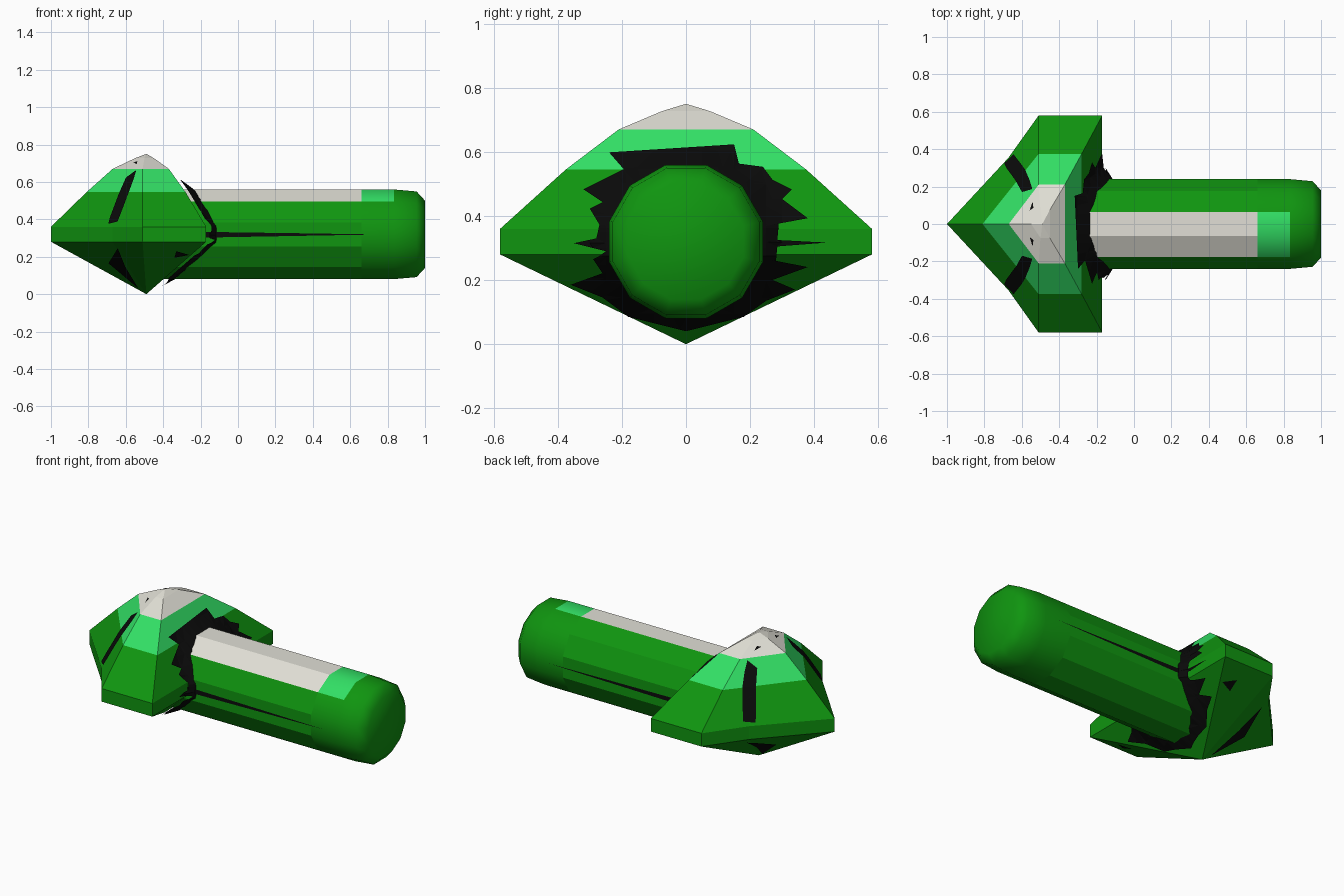
import bpy, bmesh, math
from mathutils import Vector
from mathutils.bvhtree import BVHTree

if "Cube" in bpy.data.objects:
    bpy.data.objects.remove(bpy.data.objects["Cube"])


def material(name, rgb):
    m = bpy.data.materials.new(name)
    m.diffuse_color = (*rgb, 1)
    m.use_nodes = True
    m.node_tree.nodes["Principled BSDF"].inputs["Base Color"].default_value = m.diffuse_color
    return m


GREEN = material("deep green", (0.005, 0.30, 0.005))
LIGHT = material("light green", (0.032, 0.74, 0.13))
WHITE = material("off white", (0.75, 0.74, 0.67))
BLACK = material("black", (0.003, 0.003, 0.003))


def finish(bm, name, mats):
    me = bpy.data.meshes.new(name)
    bm.to_mesh(me)
    ob = bpy.data.objects.new(name, me)
    bpy.context.collection.objects.link(ob)
    for m in mats:
        me.materials.append(m)
    return ob


def skin(bm, rings):
    for a, b in zip(rings, rings[1:]):
        n = max(len(a), len(b))
        for i in range(n):
            j = (i + 1) % n
            if len(a) == 1:
                bm.faces.new((a[0], b[i], b[j]))
            elif len(b) == 1:
                bm.faces.new((a[i], a[j], b[0]))
            else:
                bm.faces.new((a[i], a[j], b[j], b[i]))
    bmesh.ops.recalc_face_normals(bm, faces=bm.faces[:])


# Gem head: stacked five-sided rings (z, nose x, shoulder x, back x, half width, dent)
head = bmesh.new()
rings = [[head.verts.new((-0.49, 0, 0))]]
for z, nose, sh, back, w, dent in [
        (0.28, -1.0, -0.51, -0.17, 0.58, 0.035),
        (0.36, -1.0, -0.51, -0.17, 0.58, 0.035),
        (0.545, -0.81, -0.51, -0.28, 0.375, 0),
        (0.67, -0.67, -0.51, -0.37, 0.21, 0),
        (0.727, -0.55, -0.50, -0.45, 0.075, 0)]:
    mid = (nose + (sh - nose) * 0.67, w * 0.67 - dent)
    half = [mid, (sh, w), (back, w)]
    pts = [(nose, 0)] + half + [(x, -y) for x, y in reversed(half)]
    rings.append([head.verts.new((x, y, z)) for x, y in pts])
rings.append([head.verts.new((-0.49, 0, 0.75))])
skin(head, rings)
for f in head.faces:
    z = f.calc_center_median().z
    f.material_index = 2 if z > 0.67 else 1 if z > 0.545 else 0
finish(head, "gem_head", (GREEN, LIGHT, WHITE))
bvh = BVHTree.FromBMesh(head)

# Twelve-sided shaft with a rounded, smooth end
AXIS = 0.32
shaft = bmesh.new()
rings = []
for x, r in [(-0.42, 0.248), (0.66, 0.248), (0.835, 0.248), (0.955, 0.237), (1.0, 0.186)]:
    ring = []
    for i in range(12):
        a = math.radians(15 + 30 * i)
        ring.append(shaft.verts.new((x, r * math.cos(a), AXIS + r * math.sin(a))))
    rings.append(ring)
skin(shaft, rings)
shaft.faces.new(rings[0])
shaft.faces.new(rings[-1])
bmesh.ops.recalc_face_normals(shaft, faces=shaft.faces[:])
for f in shaft.faces:
    c = f.calc_center_median()
    f.smooth = c.x > 0.66
    # stripe covers the top facet and the one in front of it
    if c.x < 0.83 and abs(f.normal.x) < 0.1 and f.normal.z > 0.8 and f.normal.y < 0.1:
        f.material_index = 1 if c.x > 0.66 else 2
finish(shaft, "shaft", (GREEN, LIGHT, WHITE))


def drape(bm, name, direction, lift):
    """Cut a flat patch finely, then lay it on the gem head."""
    d = Vector(direction)
    for axis in range(3):
        if abs(d[axis]) > 0.5:
            continue
        cuts = [k * 0.05 - 1 for k in range(41)]
        if axis == 2:
            cuts += [0.28, 0.36, 0.545, 0.67]
        for c in cuts:
            co, no = Vector(), Vector()
            co[axis], no[axis] = c, 1
            bmesh.ops.bisect_plane(bm, geom=bm.verts[:] + bm.edges[:] + bm.faces[:],
                                   plane_co=co, plane_no=no, dist=1e-4)
    bmesh.ops.triangulate(bm, faces=bm.faces[:])
    for v in bm.verts:
        hit = bvh.ray_cast(v.co - d * 3, d)
        p, n = hit[:2] if hit[0] else bvh.find_nearest(v.co)[:2]
        v.co = p + n * 0.006 - d * lift(v.co)
    bm.normal_update()
    for f in bm.faces:
        if f.normal.dot(d) > 0:
            f.normal_flip()
    finish(bm, name, (BLACK,))


# Jagged collar where the shaft breaks out of the head (y, z outline)
outline = [(0.15, 0.62), (0.165, 0.56), (0.24, 0.55), (0.27, 0.51), (0.33, 0.48),
           (0.30, 0.45), (0.38, 0.39), (0.29, 0.38), (0.285, 0.325), (0.44, 0.317),
           (0.285, 0.305), (0.28, 0.26), (0.38, 0.245), (0.27, 0.205), (0.34, 0.175),
           (0.25, 0.14), (0.18, 0.09), (0, 0.045), (-0.18, 0.09), (-0.26, 0.15),
           (-0.36, 0.19), (-0.25, 0.21), (-0.29, 0.27), (-0.25, 0.29), (-0.35, 0.315),
           (-0.28, 0.33), (-0.27, 0.37), (-0.30, 0.42), (-0.26, 0.44), (-0.32, 0.48),
           (-0.22, 0.53), (-0.19, 0.545), (-0.24, 0.595)]
collar = bmesh.new()
outer, inner = [], []
for y, z in outline:
    k = 0.236 / math.hypot(y, z - AXIS)
    outer.append(collar.verts.new((0, y, z)))
    inner.append(collar.verts.new((0, y * k, AXIS + (z - AXIS) * k)))
skin(collar, [outer, inner])


def collar_lift(co):
    r = math.hypot(co.y, co.z - AXIS)
    return 0.012 + 0.04 * max(0, min(1, (0.29 - r) / 0.05))


drape(collar, "broken_collar", (-1, 0, 0), collar_lift)

# Cracks on the sloping head faces (x, z), repeated on both sides
cracks = {
    "upper_crack": [(-0.54, 0.66), (-0.555, 0.61), (-0.605, 0.475), (-0.64, 0.385),
                    (-0.69, 0.373), (-0.68, 0.41), (-0.635, 0.53), (-0.595, 0.62)],
    "crack_chip": [(-0.535, 0.705), (-0.54, 0.69), (-0.555, 0.70)],
    "lower_crack": [(-0.64, 0.25), (-0.69, 0.17), (-0.53, 0.035), (-0.60, 0.15)],
    "side_crack": [(-0.33, 0.235), (-0.34, 0.20), (-0.26, 0.215)],
}
for side, label in ((-1, "front"), (1, "back")):
    for name, pts in cracks.items():
        bm = bmesh.new()
        bm.faces.new([bm.verts.new((x, 0, z)) for x, z in pts])
        bmesh.ops.triangulate(bm, faces=bm.faces[:])
        drape(bm, f"{label}_{name}", (0, -side, 0), lambda co: 0)

    # Long thin split along the side of the shaft
    bm = bmesh.new()
    pts = [(-0.2, 0.302), (0.3, 0.311), (0.75, 0.319), (0.3, 0.326), (-0.2, 0.333)]
    f = bm.faces.new([bm.verts.new((x, side * 0.244, z)) for x, z in pts])
    f.normal_update()
    if f.normal.y * side < 0:
        f.normal_flip()
    finish(bm, f"{label}_shaft_split", (BLACK,))
